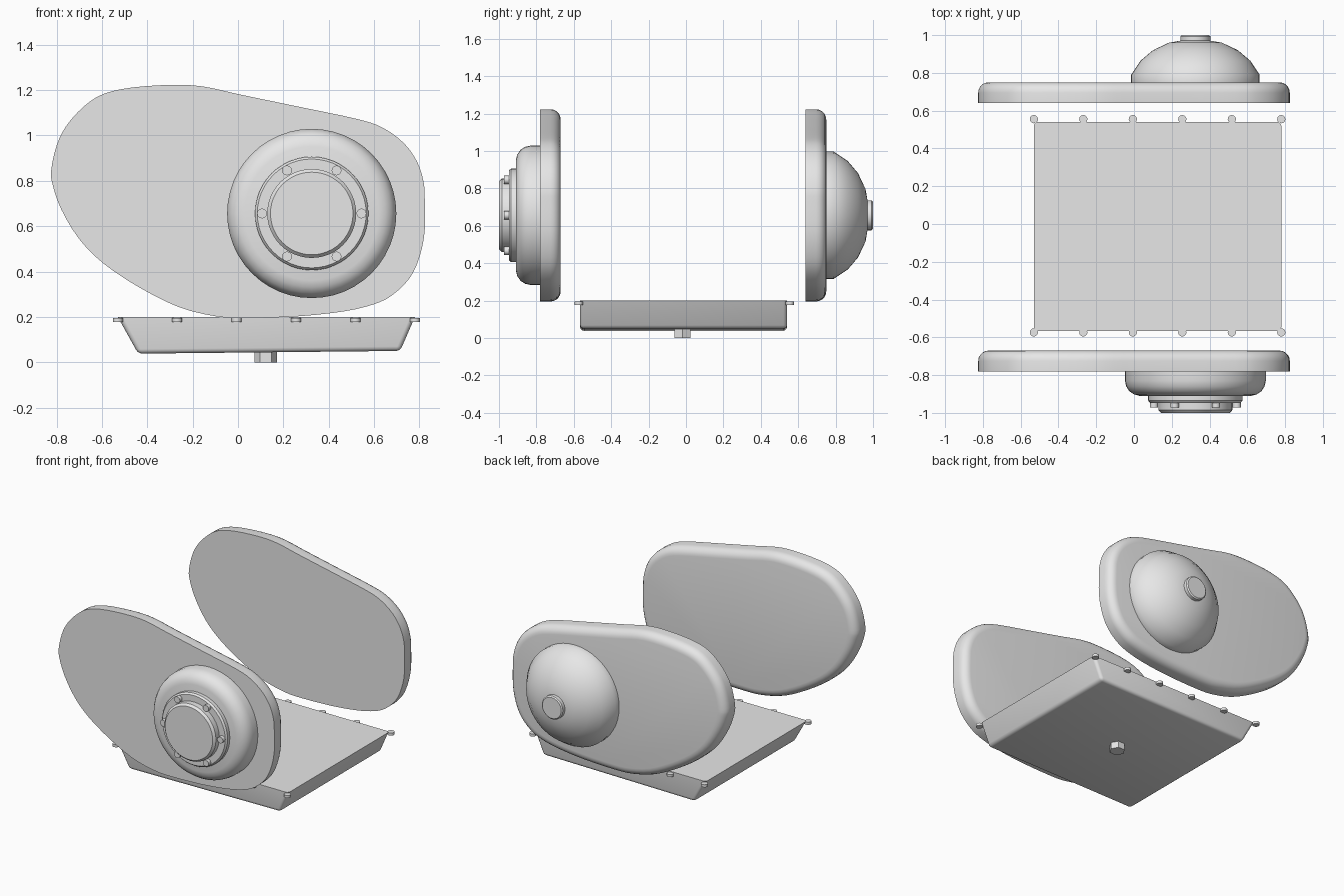
import bpy, bmesh
from math import radians, pi, cos, sin
from mathutils import Matrix, Vector

cube = bpy.data.objects.get("Cube")
if cube:
    bpy.data.objects.remove(cube)

metal = bpy.data.materials.new("light_grey_metal")
metal.use_nodes = True
grey = (0.8, 0.8, 0.8, 1)
metal.diffuse_color = grey
metal.node_tree.nodes["Principled BSDF"].inputs["Base Color"].default_value = grey

AXIS_X, AXIS_Z = 0.325, 0.656


def finish(name, bm, angle=35):
    """Turn a bmesh into a smooth-shaded object with sharp edges kept."""
    bmesh.ops.recalc_face_normals(bm, faces=bm.faces)
    mesh = bpy.data.meshes.new(name)
    bm.to_mesh(mesh)
    bm.free()
    mesh.materials.append(metal)
    obj = bpy.data.objects.new(name, mesh)
    bpy.context.collection.objects.link(obj)
    bpy.ops.object.select_all(action="DESELECT")
    obj.select_set(True)
    bpy.context.view_layer.objects.active = obj
    bpy.ops.object.shade_smooth_by_angle(angle=radians(angle))
    return obj


def lathe(name, profile, steps=48):
    """Spin (radius, y) points about the cover axis."""
    bm = bmesh.new()
    verts = [bm.verts.new((AXIS_X + r, y, AXIS_Z)) for r, y in profile]
    edges = [bm.edges.new(pair) for pair in zip(verts, verts[1:])]
    bmesh.ops.spin(bm, geom=verts + edges, cent=(AXIS_X, 0, AXIS_Z),
                   axis=(0, 1, 0), angle=2 * pi, steps=steps)
    bmesh.ops.remove_doubles(bm, verts=bm.verts, dist=0.0005)
    return finish(name, bm)


def stud(name, centre, radius, depth, sides=12, axis="Z"):
    """Small bolt head or plug."""
    bm = bmesh.new()
    turn = Matrix.Rotation(pi / 2, 4, "X") if axis == "Y" else Matrix.Rotation(pi / 2, 4, "Z")
    bmesh.ops.create_cone(bm, cap_ends=True, segments=sides, radius1=radius,
                          radius2=radius, depth=depth,
                          matrix=Matrix.Translation(centre) @ turn)
    return finish(name, bm)


def smooth_loop(points, cuts=3):
    """Closed Catmull-Rom curve through the points."""
    pts = [Vector(p) for p in points]
    n = len(pts)
    loop = []
    for i in range(n):
        a, b, c, d = (pts[(i + k) % n] for k in (-1, 0, 1, 2))
        for s in range(cuts):
            t = s / cuts
            loop.append(b + (c - a) * t / 2 + (a * 2 - b * 5 + c * 4 - d) * t * t / 2
                        + (b * 3 - a - c * 3 + d) * t ** 3 / 2)
    return loop


# Side cover plates: flat towards the front, rounded on the back edge
OUTLINE = [(-.28, 1.223), (-.15, 1.215), (.01, 1.18), (.27, 1.126), (.535, 1.07),
           (.645, 1.03), (.734, .963), (.79, .883), (.817, .8), (.823, .73),
           (.823, .58), (.8, .464), (.756, .37), (.68, .296), (.6, .256),
           (.47, .225), (.27, .203), (.03, .195), (-.1, .203), (-.26, .243),
           (-.43, .327), (-.59, .433), (-.7, .543), (-.78, .676), (-.818, .786),
           (-.823, .85), (-.8, .954), (-.757, 1.042), (-.677, 1.13),
           (-.59, 1.184), (-.46, 1.212)]


def cover_plate(name, front_y, depth=0.11):
    bm = bmesh.new()
    face = bm.faces.new([bm.verts.new((p.x, front_y, p.y)) for p in smooth_loop(OUTLINE)])
    ext = bmesh.ops.extrude_face_region(bm, geom=[face], use_keep_orig=True)["geom"]
    back = [v for v in ext if isinstance(v, bmesh.types.BMVert)]
    bmesh.ops.translate(bm, verts=back, vec=(0, depth, 0))
    rim = [e for e in ext if isinstance(e, bmesh.types.BMEdge)]
    bmesh.ops.bevel(bm, geom=rim, offset=0.055, segments=5, profile=0.5, affect="EDGES")
    return finish(name, bm)


cover_plate("front_cover_plate", -0.78)
cover_plate("back_cover_plate", 0.64)

# Front housing: rounded drum, flange and cap
lathe("front_drum", [(.373, -.775), (.373, -.83), (.366, -.86), (.35, -.885),
                     (.325, -.902), (.295, -.91), (0, -.91)])
lathe("front_flange", [(.25, -.905), (.25, -.935), (.24, -.947), (0, -.947)])
lathe("front_cap", [(.196, -.94), (.196, -.985), (.182, -1), (0, -1)])
for i in range(6):
    a = i * pi / 3
    spot = (AXIS_X + .219 * cos(a), -.957, AXIS_Z + .219 * sin(a))
    stud(f"flange_bolt_{i + 1}", spot, .022, .03, axis="Y")

# Back dome and its centre knob
lathe("back_dome", [(.34, .745), (.34, .79), (.29, .865), (.225, .92),
                    (.14, .96), (.07, .972), (0, .974)])
lathe("back_knob", [(.08, .955), (.08, .993), (.072, 1), (0, 1)], steps=32)

# Oil tray: tapered ends, straight sides, slightly sloping floor
bm = bmesh.new()
bmesh.ops.create_cube(bm, size=1)
for v in bm.verts:
    top, right = v.co.z > 0, v.co.x > 0
    if top:
        x, z = (.78 if right else -.53), .2
    else:
        x, z = (.715 if right else -.44), (.05 if right else .038)
    v.co = (x, .54 if v.co.y > 0 else -.566, z)
low_edges = [e for e in bm.edges if min(v.co.z for v in e.verts) < .1]
bmesh.ops.bevel(bm, geom=low_edges, offset=.02, segments=3, profile=.5, affect="EDGES")
finish("oil_tray", bm)

# Tray bolts in two rows, and the hexagonal drain plug
for side, y in (("back", .555), ("front", -.574)):
    for i in range(6):
        stud(f"tray_bolt_{side}_{i + 1}", (-.53 + i * .262, y, .186), .022, .018)
stud("drain_plug", (.122, -.018, .03), .05, .06, sides=6)
